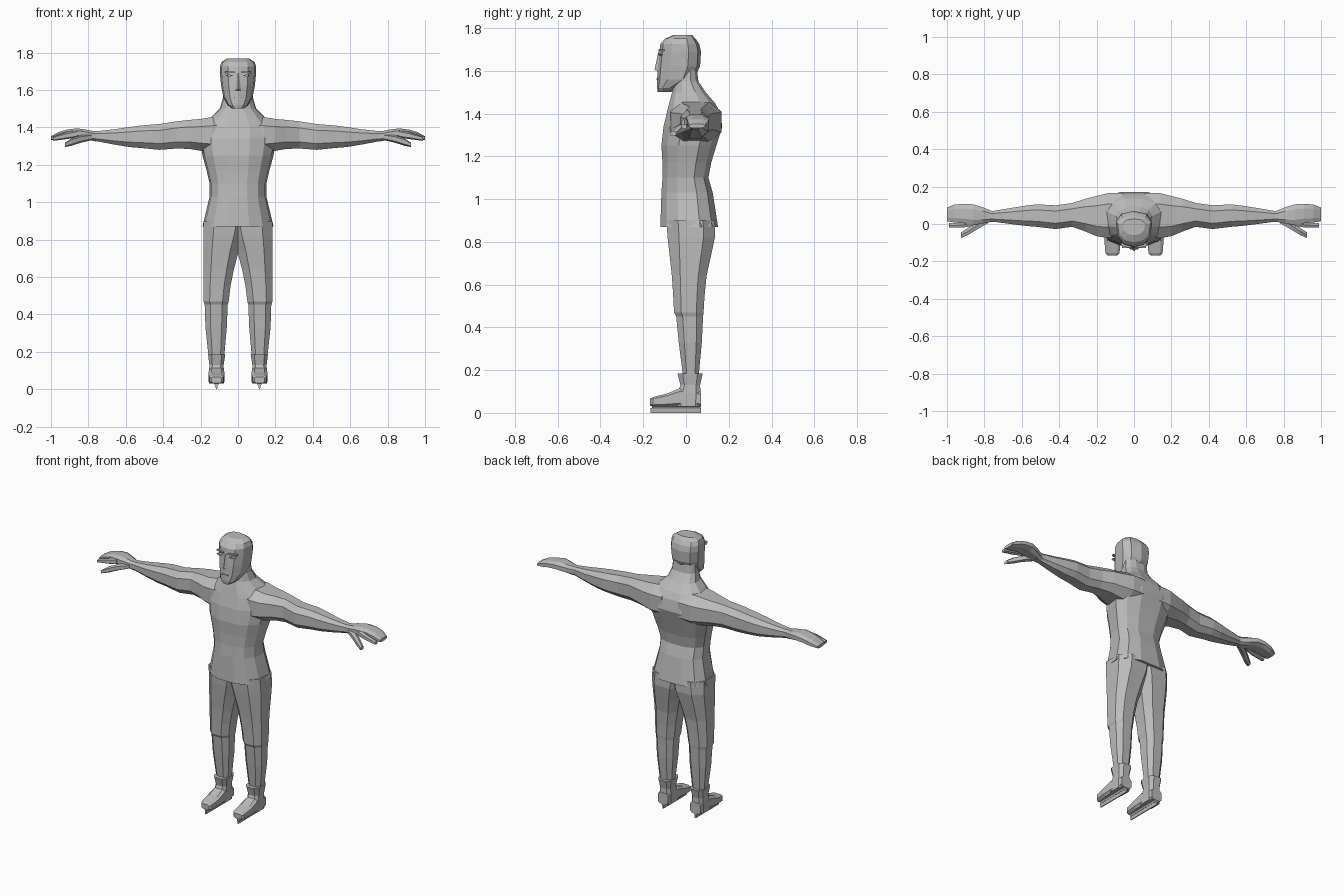
import bpy, bmesh, math
from mathutils import Vector

grey = bpy.data.materials.new("plain grey")
grey.diffuse_color = (0.5, 0.5, 0.5, 1)


def ring(sides, power, turn):
    """Rounded-box outline between -1 and 1, scaled to touch its bounds."""
    pts = []
    for i in range(sides):
        a = 2 * math.pi * (i + turn) / sides
        c, s = math.cos(a), math.sin(a)
        pts.append((math.copysign(abs(c) ** power, c), math.copysign(abs(s) ** power, s)))
    mu = max(p[0] for p in pts)
    mv = max(p[1] for p in pts)
    return [(u / mu, v / mv) for u, v in pts]


def loft(name, axis, sections, sides=8, power=0.75, turn=0.5, mirror=False, taper=0.0):
    """Skin over sections (position, u_min, u_max, v_min, v_max) along an axis.
    taper narrows the low-v (front) side."""
    bm = bmesh.new()
    rings = []
    for t, u0, u1, v0, v1 in sections:
        row = []
        for u, v in ring(sides, power, turn):
            u *= 1 - taper * max(0, -v)
            p = ((u0 + u1) / 2 + u * (u1 - u0) / 2, (v0 + v1) / 2 + v * (v1 - v0) / 2)
            co = {"x": (t, *p), "y": (p[0], t, p[1]), "z": (*p, t)}[axis]
            row.append(bm.verts.new(co))
        rings.append(row)
    for a, b in zip(rings, rings[1:]):
        for i in range(sides):
            j = (i + 1) % sides
            bm.faces.new((a[i], a[j], b[j], b[i]))
    bm.faces.new(rings[0])
    bm.faces.new(rings[-1])
    return finish(name, bm, mirror)


def finish(name, bm, mirror=False):
    bmesh.ops.recalc_face_normals(bm, faces=bm.faces)
    me = bpy.data.meshes.new(name)
    bm.to_mesh(me)
    bm.free()
    me.materials.append(grey)
    ob = bpy.data.objects.new(name, me)
    bpy.context.collection.objects.link(ob)
    if mirror:
        ob.modifiers.new("Mirror", "MIRROR")
    return ob


def hull(name, points, mirror=False):
    bm = bmesh.new()
    for p in points:
        bm.verts.new(Vector(p))
    bmesh.ops.convex_hull(bm, input=bm.verts)
    return finish(name, bm, mirror)


def sym(rows):
    return [(z, -w, w, f, b) for z, w, f, b in rows]


# Tunic with flared hem, shoulders and neck
loft("tunic", "z", sym([
    (0.87, 0.19, -0.12, 0.15), (1.03, 0.152, -0.115, 0.125),
    (1.10, 0.152, -0.11, 0.105), (1.17, 0.168, -0.11, 0.118),
    (1.25, 0.19, -0.115, 0.142), (1.34, 0.205, -0.105, 0.17),
    (1.41, 0.19, -0.088, 0.158), (1.45, 0.15, -0.078, 0.135),
    (1.50, 0.098, -0.065, 0.092), (1.55, 0.082, -0.055, 0.058),
    (1.62, 0.075, -0.05, 0.05)]), sides=12, taper=0.15)

# Hooded head
loft("head", "z", sym([
    (1.50, 0.03, -0.132, -0.07), (1.52, 0.055, -0.135, -0.05),
    (1.56, 0.078, -0.135, 0.035), (1.62, 0.09, -0.132, 0.066),
    (1.69, 0.097, -0.125, 0.07), (1.725, 0.097, -0.12, 0.062),
    (1.75, 0.088, -0.098, 0.045), (1.768, 0.06, -0.06, 0.028)]),
    sides=10, taper=0.25, turn=0.5)

# Nose, brows, eyes and mouth
hull("nose", [(-0.008, -0.12, 1.69), (0.008, -0.12, 1.69), (0, -0.129, 1.69),
              (-0.02, -0.125, 1.595), (0.02, -0.125, 1.595), (0, -0.147, 1.605)])
hull("brow", [(x, y, z) for x, y in ((0.015, -0.129), (0.07, -0.117), (0.015, -0.11), (0.07, -0.1))
              for z in (1.692, 1.70)], mirror=True)
hull("eye", [(x, y, z) for x, z in ((0.025, 1.677), (0.045, 1.683), (0.065, 1.677), (0.045, 1.671))
             for y in (-0.129, -0.11)], mirror=True)
hull("mouth", [(x, y, z) for x in (-0.022, 0.022) for y in (-0.137, -0.125)
               for z in (1.558, 1.563)])

# Arms, from inside the chest to the wrist
loft("arm", "x", [
    (0.06, -0.06, 0.165, 1.27, 1.455), (0.14, -0.075, 0.165, 1.265, 1.455),
    (0.20, -0.065, 0.15, 1.275, 1.445), (0.26, -0.04, 0.135, 1.285, 1.44),
    (0.33, -0.015, 0.112, 1.287, 1.432), (0.42, -0.027, 0.10, 1.28, 1.418),
    (0.52, -0.015, 0.105, 1.29, 1.41), (0.58, -0.01, 0.098, 1.295, 1.402),
    (0.66, 0.0, 0.085, 1.308, 1.39), (0.75, 0.012, 0.07, 1.325, 1.38),
    (0.79, 0.01, 0.072, 1.33, 1.382)], mirror=True)

# Hands: mitten-like palm and fingers, index finger, thumb
loft("hand", "x", [
    (0.76, 0.012, 0.07, 1.325, 1.378), (0.81, 0.002, 0.09, 1.335, 1.388),
    (0.86, -0.005, 0.105, 1.345, 1.395), (0.91, 0.004, 0.108, 1.345, 1.389),
    (0.96, 0.008, 0.104, 1.336, 1.375), (1.0, 0.015, 0.088, 1.332, 1.352)], mirror=True)
loft("index_finger", "x", [
    (0.86, -0.01, 0.02, 1.345, 1.385), (0.92, -0.02, 0.008, 1.337, 1.372),
    (0.99, -0.02, 0.004, 1.328, 1.35)], sides=6, mirror=True)
loft("thumb", "x", [
    (0.78, 0.005, 0.05, 1.332, 1.365), (0.84, -0.03, 0.015, 1.318, 1.358),
    (0.89, -0.06, -0.022, 1.302, 1.342), (0.925, -0.075, -0.045, 1.295, 1.318)],
    sides=6, mirror=True)

# Trouser legs meeting at the crotch, with a small step below the knee
loft("leg", "z", [
    (0.90, -0.05, 0.183, -0.092, 0.135), (0.82, -0.03, 0.185, -0.086, 0.135),
    (0.74, -0.004, 0.185, -0.077, 0.118), (0.64, 0.022, 0.184, -0.066, 0.096),
    (0.55, 0.04, 0.184, -0.06, 0.087), (0.47, 0.05, 0.184, -0.056, 0.082),
    (0.452, 0.055, 0.178, -0.046, 0.08), (0.33, 0.06, 0.174, -0.034, 0.074),
    (0.18, 0.073, 0.158, -0.015, 0.06), (0.12, 0.08, 0.15, -0.01, 0.055)], mirror=True)

# Boots: flared shaft and a low wedge foot
loft("boot_shaft", "z", [
    (0.03, 0.075, 0.155, -0.05, 0.07), (0.09, 0.075, 0.155, -0.04, 0.068),
    (0.13, 0.077, 0.153, -0.026, 0.066), (0.185, 0.068, 0.16, -0.04, 0.078)],
    power=0.6, mirror=True)
loft("boot_foot", "y", [
    (-0.168, 0.088, 0.142, 0.034, 0.066), (-0.155, 0.077, 0.153, 0.03, 0.074),
    (-0.09, 0.072, 0.158, 0.03, 0.09), (-0.03, 0.074, 0.156, 0.03, 0.115),
    (0.07, 0.078, 0.152, 0.03, 0.10)], power=0.5, mirror=True)

# Skate holder and blade under each boot
hull("blade_holder", [(x, y, z) for y in (-0.16, 0.068)
                      for x, z in ((0.097, 0.035), (0.133, 0.035), (0.108, 0.02), (0.122, 0.02))],
     mirror=True)
hull("blade", [(x, y, z) for y in (-0.165, 0.07)
               for x, z in ((0.109, 0.022), (0.121, 0.022), (0.112, 0.0), (0.118, 0.0))],
     mirror=True)
